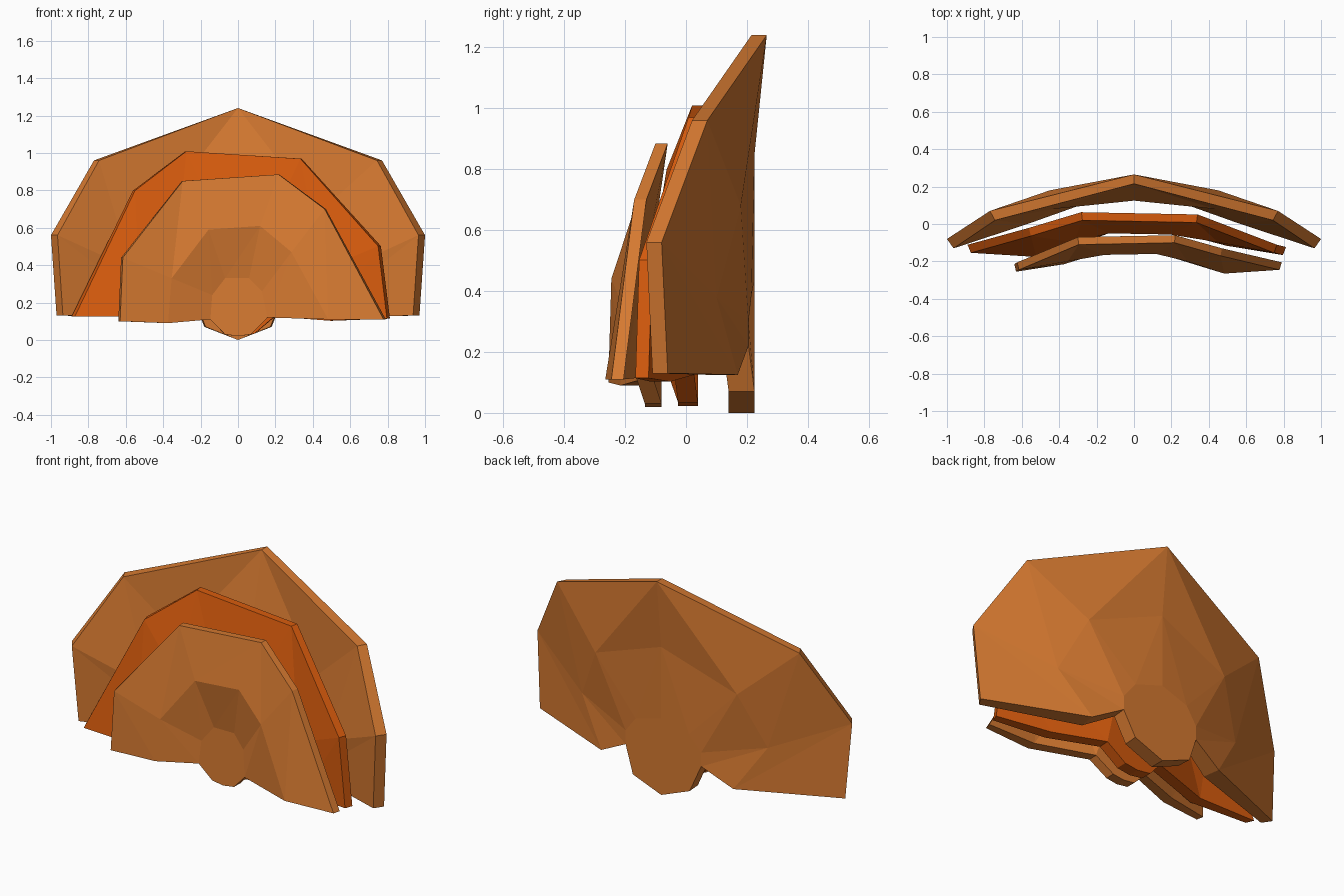
import bpy, bmesh

if "Cube" in bpy.data.objects:
    bpy.data.objects.remove(bpy.data.objects["Cube"])


def material(name, col):
    m = bpy.data.materials.new(name)
    m.diffuse_color = (*col, 1)
    m.use_nodes = True
    m.node_tree.nodes["Principled BSDF"].inputs["Base Color"].default_value = m.diffuse_color
    return m


AMBER = material("amber brown", (0.66, 0.19, 0.03))
ORANGE = material("deep orange", (0.68, 0.105, 0.004))


def shell(name, outer, mid, hub, foot, thick, taper, mat):
    """Faceted fan plate: three arcs on the back surface, thickened forward."""
    bm = bmesh.new()
    t_out, t_mid, t_hub = thick
    sides = []
    for front in (0, 1):
        rings = []
        for pts, t in ((outer, t_out), (mid, t_mid), (hub, t_hub), (foot, t_hub)):
            rings.append([bm.verts.new((x * (taper if front else 1), y - t * front, z))
                          for x, y, z in pts])
        o, m, h, f = rings
        n = len(o)
        for a, b in ((o, m), (m, h)):
            for i in range(n - 1):
                # triangle split mirrors around the middle
                if i < n // 2:
                    tris = ((a[i], a[i + 1], b[i]), (b[i], a[i + 1], b[i + 1]))
                else:
                    tris = ((a[i], a[i + 1], b[i + 1]), (a[i], b[i + 1], b[i]))
                for tri in tris:
                    bm.faces.new(tri)
        bm.faces.new(h + f)
        sides.append(o + [m[-1], h[-1]] + f + [h[0], m[0]])
    # rim joining front and back
    back, frnt = sides
    for i in range(len(back)):
        j = (i + 1) % len(back)
        bm.faces.new((back[i], back[j], frnt[j], frnt[i]))
    bmesh.ops.recalc_face_normals(bm, faces=bm.faces)
    me = bpy.data.meshes.new(name)
    bm.to_mesh(me)
    bm.free()
    me.materials.append(mat)
    bpy.context.collection.objects.link(bpy.data.objects.new(name, me))


def mirrored(half):
    """Left half ending on the centre line -> full arc."""
    return half + [(-x, y, z) for x, y, z in reversed(half[:-1])]


# Large symmetric back shell
shell("back_shell",
      mirrored([(-.97, -.06, .13), (-1, -.08, .56), (-.77, .07, .96), (0, .265, 1.24)]),
      mirrored([(-.42, .17, .125), (-.59, .10, .38), (-.45, .18, .68), (0, .225, .85)]),
      mirrored([(-.24, .205, .22), (-.24, .205, .30), (-.17, .215, .39), (0, .225, .44)]),
      [(.18, .225, .07), (0, .225, 0), (-.18, .225, .07)],
      (.05, .10, .085), .965, AMBER)

# Small lopsided front shell
arcs = [
    [(-.64, -.215, .10), (-.625, -.205, .44), (-.30, -.07, .85),
     (.22, -.06, .885), (.47, -.13, .70), (.79, -.205, .11)],
    [(-.38, -.155, .09), (-.36, -.14, .33), (-.16, -.105, .59),
     (.12, -.10, .61), (.29, -.14, .47), (.49, -.205, .11)],
    [(-.15, -.09, .11), (-.14, -.08, .24), (-.07, -.065, .33),
     (.06, -.065, .33), (.13, -.08, .26), (.16, -.11, .12)],
    [(.07, -.08, .03), (0, -.08, .02), (-.07, -.08, .03)],
]
shell("front_shell", *arcs, (.04, .06, .055), .985, AMBER)

# Middle shell: the front shell flipped, enlarged and set further back
flipped = [[(-1.19 * x + .06 - .09 * z, 1.2 * y + .135, 1.14 * z)
            for x, y, z in reversed(a)] for a in arcs]
flipped[2] = [(x - .03, y, z) for x, y, z in flipped[2]]
flipped[3] = [(x - .05, y, z) for x, y, z in flipped[3]]
shell("middle_shell", *flipped, (.043, .065, .065), .98, ORANGE)
